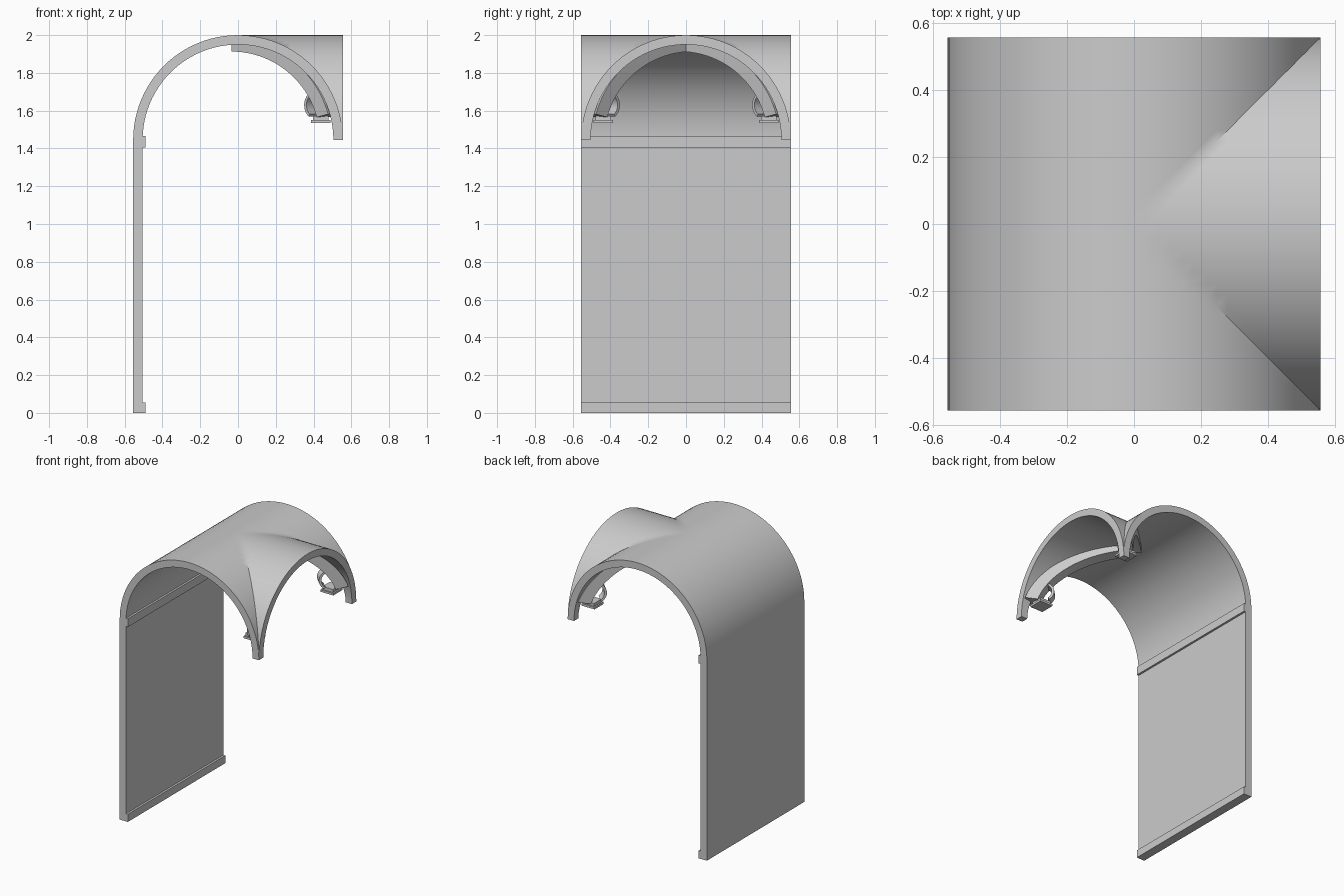
import bpy, bmesh, math
from mathutils import Vector

cube = bpy.data.objects.get("Cube")
if cube:
    bpy.data.objects.remove(cube, do_unlink=True)

R, IN = 0.555, 0.505        # outer and inner vault radius
SPRING = 1.445              # height where the arches start
STEPS = 48
ANGLES = [math.pi * (k / STEPS - 0.5) for k in range(STEPS + 1)]

stone = bpy.data.materials.new("grey_stone")
stone.use_nodes = True
stone.diffuse_color = (0.6, 0.6, 0.6, 1)
stone.node_tree.nodes["Principled BSDF"].inputs["Base Color"].default_value = (0.6, 0.6, 0.6, 1)


def finish(bm, name, smooth=False):
    bmesh.ops.remove_doubles(bm, verts=bm.verts, dist=1e-5)
    bmesh.ops.dissolve_degenerate(bm, edges=bm.edges, dist=1e-5)
    bmesh.ops.recalc_face_normals(bm, faces=bm.faces)
    mesh = bpy.data.meshes.new(name)
    bm.to_mesh(mesh)
    bm.free()
    mesh.materials.append(stone)
    obj = bpy.data.objects.new(name, mesh)
    bpy.context.collection.objects.link(obj)
    if smooth:
        bpy.ops.object.select_all(action="DESELECT")
        obj.select_set(True)
        bpy.context.view_layer.objects.active = obj
        bpy.ops.object.shade_smooth_by_angle(angle=math.radians(35))
    return obj


def box(name, low, high):
    bm = bmesh.new()
    bmesh.ops.create_cube(bm, size=1)
    for v in bm.verts:
        v.co = [l + (c + 0.5) * (h - l) for c, l, h in zip(v.co, low, high)]
    return finish(bm, name)


def face(bm, points):
    bm.faces.new([bm.verts.new(p) for p in points])


def vault_sheet(bm, radius, extend):
    """Groined barrel surface; the crossing barrel exists only on the +x half."""
    line = [radius * math.sin(a) for a in ANGLES]
    if extend:
        line = [-R] + line + [R]

    def rise(a):
        return math.sqrt(max(0.0, radius * radius - a * a))

    def point(x, y):
        return (x, y, SPRING + max(rise(x), rise(y) if x > 0 else 0))

    for x0, x1 in zip(line, line[1:]):
        for y0, y1 in zip(line, line[1:]):
            xm, ym = (x0 + x1) / 2, (y0 + y1) / 2
            if xm < -radius or (xm > radius and abs(ym) > radius):
                continue
            a, b, c, d = point(x0, y0), point(x1, y0), point(x1, y1), point(x0, y1)
            if xm > 0 and abs(xm - abs(ym)) < 1e-6:
                # split along the groin
                pair = ((a, b, c), (a, c, d)) if ym > 0 else ((a, b, d), (b, c, d))
                for tri in pair:
                    face(bm, tri)
            else:
                face(bm, (a, b, c, d))


# Vault shell: outer and inner sheets, arch rims, and undersides of the feet
bm = bmesh.new()
vault_sheet(bm, R, False)
vault_sheet(bm, IN, True)
for a0, a1 in zip(ANGLES, ANGLES[1:]):
    rim = [(r * math.sin(a), SPRING + r * math.cos(a))
           for r, a in ((IN, a0), (R, a0), (R, a1), (IN, a1))]
    face(bm, [(s, -R, z) for s, z in rim])
    face(bm, [(s, R, z) for s, z in rim])
    face(bm, [(R, s, z) for s, z in rim])
for side in (-1, 1):
    face(bm, [(x, side * y, SPRING) for x, y in ((IN, IN), (R, IN), (R, R), (IN, R))])
face(bm, [(x, y, SPRING) for x, y in ((-R, -R), (-IN, -R), (-IN, R), (-R, R))])
finish(bm, "vault", True)

# Side wall with its base and top mouldings
box("wall", (-R, -R, 0), (-IN, R, SPRING))
box("base_moulding", (-IN - 0.01, -R, 0), (-IN + 0.015, R, 0.055))
box("top_moulding", (-IN - 0.01, -R, 1.405), (-IN + 0.015, R, 1.465))


def diagonal_strip(name, sections, half, side):
    """Sweep pairs of (x, z) points along a diagonal, widened across it."""
    bm = bmesh.new()
    w = half / math.sqrt(2)
    rings = []
    for top, low in sections:
        rings.append([bm.verts.new((u + c, side * (u - c), z))
                      for (u, z), c in ((top, -w), (top, w), (low, w), (low, -w))])
    for p, q in zip(rings, rings[1:]):
        for k in range(4):
            n = (k + 1) % 4
            bm.faces.new((p[k], p[n], q[n], q[k]))
    bm.faces.new(rings[0])
    bm.faces.new(rings[-1])
    return finish(bm, name, True)


RIB_STEPS = 28
rib = []
for k in range(RIB_STEPS + 1):
    a = 1.31 * k / RIB_STEPS
    rib.append([(r * math.sin(a), SPRING + r * math.cos(a)) for r in (0.53, 0.468)])

# Bowed bracket profile between rib and corbel
bow = []
for k in range(15):
    a = math.pi * (0.38 + 0.95 * k / 14)
    bow.append([(0.425 + rx * math.cos(a), 1.63 + rz * math.sin(a))
                for rx, rz in ((0.05, 0.07), (0.038, 0.056))])

for side, label in ((-1, "front"), (1, "back")):
    diagonal_strip(label + "_rib", rib, 0.05, side)
    diagonal_strip(label + "_bracket", bow, 0.035, side)
    # Stepped corbel under each rib
    for tier, half, z0, z1 in (("lower", 0.052, 1.535, 1.55), ("upper", 0.042, 1.55, 1.572)):
        y = side * 0.438
        box(label + "_corbel_" + tier, (0.438 - half, y - half, z0), (0.438 + half, y + half, z1))
